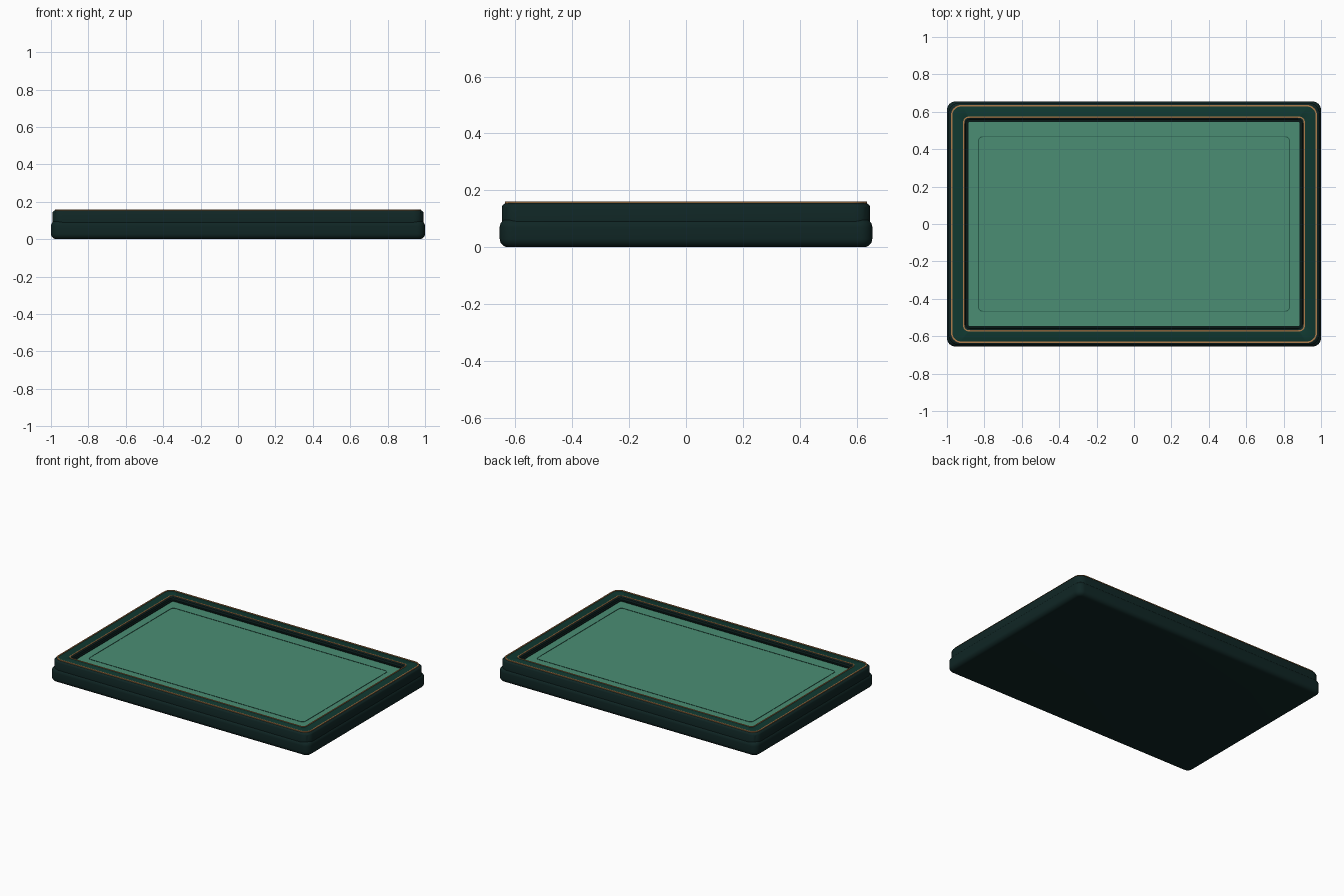
import bpy, bmesh, math

if "Cube" in bpy.data.objects:
    bpy.data.objects.remove(bpy.data.objects["Cube"])


def material(name, rgb):
    m = bpy.data.materials.new(name)
    m.diffuse_color = (*rgb, 1)
    m.use_nodes = True
    m.node_tree.nodes["Principled BSDF"].inputs["Base Color"].default_value = m.diffuse_color
    return m


BASE = material("dark teal leather", (0.0050, 0.0190, 0.0180))
RIM = material("deep green rim", (0.0050, 0.0400, 0.0300))
LINER = material("near black liner", (0.0020, 0.0090, 0.0080))
FELT = material("green felt", (0.0700, 0.2700, 0.1750))
GOLD = material("antique gold", (0.4200, 0.2000, 0.0700))
STITCH = material("dark green stitch", (0.0200, 0.1000, 0.0650))


def rounded_rect(hx, hy, r, z, n=8):
    pts = []
    for k, (sx, sy) in enumerate([(1, 1), (-1, 1), (-1, -1), (1, -1)]):
        for i in range(n + 1):
            a = math.pi / 2 * (k + i / n)
            pts.append((sx * (hx - r) + r * math.cos(a),
                        sy * (hy - r) + r * math.sin(a), z))
    return pts


def sweep(name, profile, mats, closed=False, top_mat=None):
    """Skin rounded rectangles (half x, half y, radius, z) into a solid or a ring."""
    bm = bmesh.new()
    loops = [[bm.verts.new(p) for p in rounded_rect(*row)] for row in profile]
    pairs = list(zip(loops, loops[1:]))
    if closed:
        pairs.append((loops[-1], loops[0]))
    for a, b in pairs:
        for i in range(len(a)):
            j = (i + 1) % len(a)
            bm.faces.new((a[i], a[j], b[j], b[i]))
    if not closed:
        bm.faces.new(loops[0][::-1])
        bm.faces.new(loops[-1])
    bmesh.ops.recalc_face_normals(bm, faces=bm.faces)
    if top_mat is not None:
        for f in bm.faces:
            if f.normal.z > 0.95:
                f.material_index = top_mat
    me = bpy.data.meshes.new(name)
    bm.to_mesh(me)
    bm.free()
    for m in mats:
        me.materials.append(m)
    ob = bpy.data.objects.new(name, me)
    bpy.context.collection.objects.link(ob)
    bpy.ops.object.select_all(action='DESELECT')
    ob.select_set(True)
    bpy.context.view_layer.objects.active = ob
    bpy.ops.object.shade_smooth_by_angle(angle=math.radians(35))
    return ob


def band(name, hx, hy, r, w, z0, z1, mat):
    """Thin flat ring of width w whose outer edge is hx, hy."""
    return sweep(name, [(hx, hy, r, z0), (hx, hy, r, z1),
                        (hx - w, hy - w, r - w, z1),
                        (hx - w, hy - w, r - w, z0)], [mat], closed=True)


# Padded base with rounded bottom and top edges
R = 0.03
arc = [(R * (1 - math.sin(t)), R * (1 - math.cos(t)))
       for t in [math.pi / 2 * i / 6 for i in range(7)]]
rows = [(1 - i, 0.655 - i, 0.045 - i, z) for i, z in arc]
rows += [(1 - i, 0.655 - i, 0.045 - i, 0.10 - z) for i, z in arc[::-1]]
sweep("base", rows, [BASE])

# Raised rim frame with softened outer shoulder and dark inner wall
frame = [(0.992, 0.647, 0.055, 0.085), (0.992, 0.647, 0.055, 0.142),
         (0.989, 0.644, 0.055, 0.148), (0.983, 0.638, 0.055, 0.153),
         (0.976, 0.633, 0.055, 0.156), (0.908, 0.568, 0.03, 0.156),
         (0.900, 0.560, 0.025, 0.150), (0.900, 0.560, 0.025, 0.085)]
sweep("rim_frame", frame, [BASE, RIM], closed=True, top_mat=1)

# Dark liner around the sunken panel
band("recess_liner", 0.906, 0.566, 0.03, 0.02, 0.09, 0.134, LINER)

# Felt writing surface
sweep("felt_panel", [(0.89, 0.548, 0.02, 0.09), (0.89, 0.548, 0.02, 0.130)], [FELT])

# Gold piping on the rim and stitched line on the felt
band("outer_gold_line", 0.979, 0.636, 0.055, 0.008, 0.152, 0.160, GOLD)
band("inner_gold_line", 0.914, 0.574, 0.03, 0.007, 0.152, 0.159, GOLD)
band("felt_stitch_line", 0.834, 0.469, 0.025, 0.005, 0.128, 0.132, STITCH)
